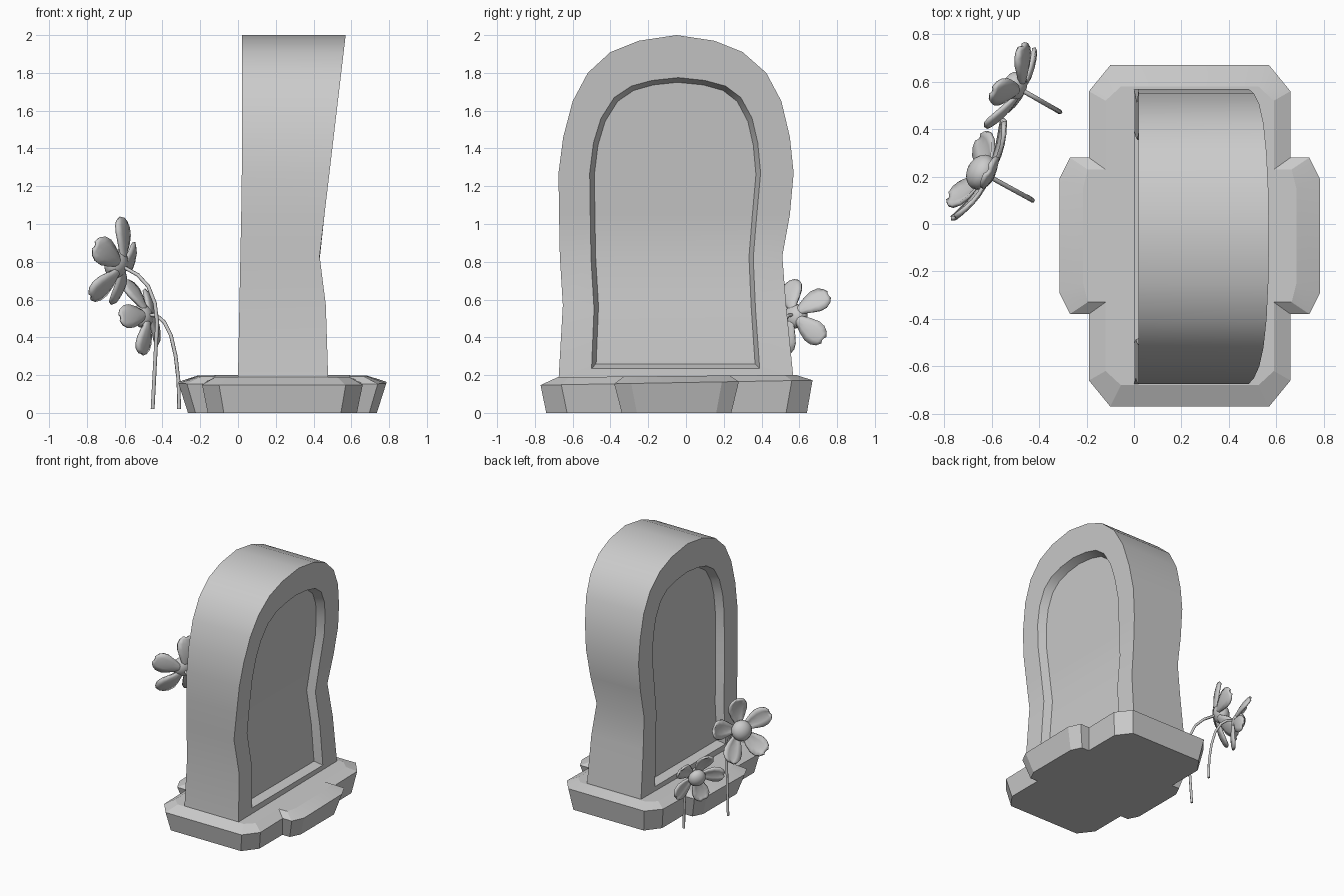
import bpy, bmesh, math
from mathutils import Vector

if "Cube" in bpy.data.objects:
    bpy.data.objects.remove(bpy.data.objects["Cube"])


def finish(bm, name, angle=30):
    bmesh.ops.recalc_face_normals(bm, faces=bm.faces)
    me = bpy.data.meshes.new(name)
    bm.to_mesh(me)
    bm.free()
    ob = bpy.data.objects.new(name, me)
    bpy.context.collection.objects.link(ob)
    bpy.ops.object.select_all(action='DESELECT')
    ob.select_set(True)
    bpy.context.view_layer.objects.active = ob
    bpy.ops.object.shade_smooth_by_angle(angle=math.radians(angle))
    return ob


def bridge(bm, a, b):
    n = len(a)
    for i in range(n):
        j = (i + 1) % n
        bm.faces.new((a[i], a[j], b[j], b[i]))


# Plinth: a stepped outline, one quadrant mirrored, in three levels
def plinth_loop(bm, quad, z, tilt):
    pts = list(quad) + [(-x, y) for x, y in reversed(quad)]
    pts += [(-x, -y) for x, y in pts]
    return [bm.verts.new((x + 0.235, y - 0.05, z + tilt * y)) for x, y in pts]


bm = bmesh.new()
low = plinth_loop(bm, [(.50, .21), (.46, .29), (.395, .29), (.395, .58), (.31, .69)], 0, 0)
mid = plinth_loop(bm, [(.55, .24), (.505, .33), (.425, .33), (.425, .61), (.335, .72)], .16, .018)
top = plinth_loop(bm, [(.45, .20), (.43, .28), (.355, .28), (.355, .57), (.29, .63)], .195, .01)
bridge(bm, low, mid)
bridge(bm, mid, top)
bm.faces.new(low)
bm.faces.new(top)
finish(bm, "plinth", 15)


# Headstone: arched outlines as rows of (left y, right y, z), plus an apex
OUTER = [(-.675, .57, .17), (-.652, .53, .57), (-.668, .51, .83), (-.672, .55, 1.05),
         (-.675, .57, 1.27), (-.65, .55, 1.46), (-.60, .505, 1.65), (-.52, .425, 1.80),
         (-.40, .30, 1.91), (-.25, .15, 1.97)]
PANEL = [(-.50, .39, .235), (-.487, .368, .55), (-.503, .356, .82), (-.507, .375, 1.05),
         (-.51, .395, 1.27), (-.49, .38, 1.43), (-.45, .35, 1.56), (-.38, .29, 1.67),
         (-.29, .21, 1.73), (-.18, .10, 1.76)]
INSET = [(-.055 + (a + .055) * .945, -.055 + (b + .055) * .945, .26 + (z - .235) * .968)
         for a, b, z in PANEL]


def interp(keys, z):
    for (z0, x0), (z1, x1) in zip(keys, keys[1:]):
        if z <= z1:
            return x0 + (x1 - x0) * (z - z0) / (z1 - z0)
    return keys[-1][1]


def front_x(z):
    return interp([(.1, .48), (.57, .465), (.83, .432), (2, .57)], z)


def back_x(z):
    return interp([(.1, -.002), (1.2, .02), (2, .02)], z)


def arch(bm, rows, apex, xf, dx=0):
    pts = [(a, z) for a, b, z in rows] + [apex] + [(b, z) for a, b, z in reversed(rows)]
    return [bm.verts.new((xf(z) + dx, y, z)) for y, z in pts]


bm = bmesh.new()
sides = []
for xf, depth in ((front_x, -.06), (back_x, .06)):
    rim = arch(bm, OUTER, (-.05, 2.0), xf)
    edge = arch(bm, PANEL, (-.04, 1.775), xf)
    floor = arch(bm, INSET, (-.045, 1.75), xf, depth)
    bridge(bm, rim, edge)
    bridge(bm, edge, floor)
    n = len(floor)
    for i in range(n // 2 - 1):
        bm.faces.new((floor[i], floor[i + 1], floor[n - 2 - i], floor[n - 1 - i]))
    m = n // 2
    bm.faces.new((floor[m - 1], floor[m], floor[m + 1]))
    sides.append(rim)
bridge(bm, *sides)
finish(bm, "headstone", 30)


# Flowers: five cupped petals, a domed centre and a bent stem
PETAL = [(.015, .014), (.06, .03), (.11, .055), (.16, .073), (.20, .071), (.228, .052), (.243, .022)]


def flower(tag, centre, tilt, scale, phase, stem):
    c = Vector(centre)
    n = Vector((-.88, .475, tilt)).normalized()
    u = Vector((.475, .88, 0)).normalized()
    v = u.cross(n)

    def place(p):
        return c + (u * p[0] + v * p[1] + n * p[2]) * scale

    bm = bmesh.new()
    for k in range(5):
        a = math.radians(phase + 72 * k)
        ca, sa = math.cos(a), math.sin(a)
        prev = None
        for r, w in PETAL:
            row = []
            for s in (-1, -.5, 0, .5, 1):
                t = s * w
                h = 1.1 * r * r + .012 * s * s
                row.append(bm.verts.new(place((ca * r - sa * t, sa * r + ca * t, h))))
            if prev:
                for i in range(4):
                    bm.faces.new((prev[i], prev[i + 1], row[i + 1], row[i]))
            prev = row
    petals = finish(bm, tag + "_petals", 40)
    mod = petals.modifiers.new("thickness", 'SOLIDIFY')
    mod.thickness = .016
    mod.offset = 0

    bm = bmesh.new()
    bmesh.ops.create_uvsphere(bm, u_segments=16, v_segments=10, radius=.078)
    for vert in bm.verts:
        x, y, z = vert.co
        vert.co = place((x, y, z * .75 + .04))
    finish(bm, tag + "_centre", 60)

    cu = bpy.data.curves.new(tag + "_stem", 'CURVE')
    cu.dimensions = '3D'
    cu.bevel_depth = .01
    cu.bevel_resolution = 1
    cu.use_fill_caps = True
    sp = cu.splines.new('POLY')
    sp.points.add(len(stem) - 1)
    for p, co in zip(sp.points, stem):
        p.co = (*co, 1)
    bpy.context.collection.objects.link(bpy.data.objects.new(tag + "_stem", cu))


flower("tall_flower", (-.61, .20, .78), .22, 1.0, 13,
       [(-.452, .115, .02), (-.44, .108, .25), (-.428, .10, .48), (-.44, .107, .58),
        (-.475, .126, .67), (-.53, .156, .73), (-.61, .20, .775)])
flower("short_flower", (-.475, .565, .52), -.25, .85, 36,
       [(-.312, .472, .02), (-.315, .474, .17), (-.33, .483, .30), (-.355, .497, .41),
        (-.39, .517, .48), (-.43, .54, .515), (-.475, .565, .52)])
